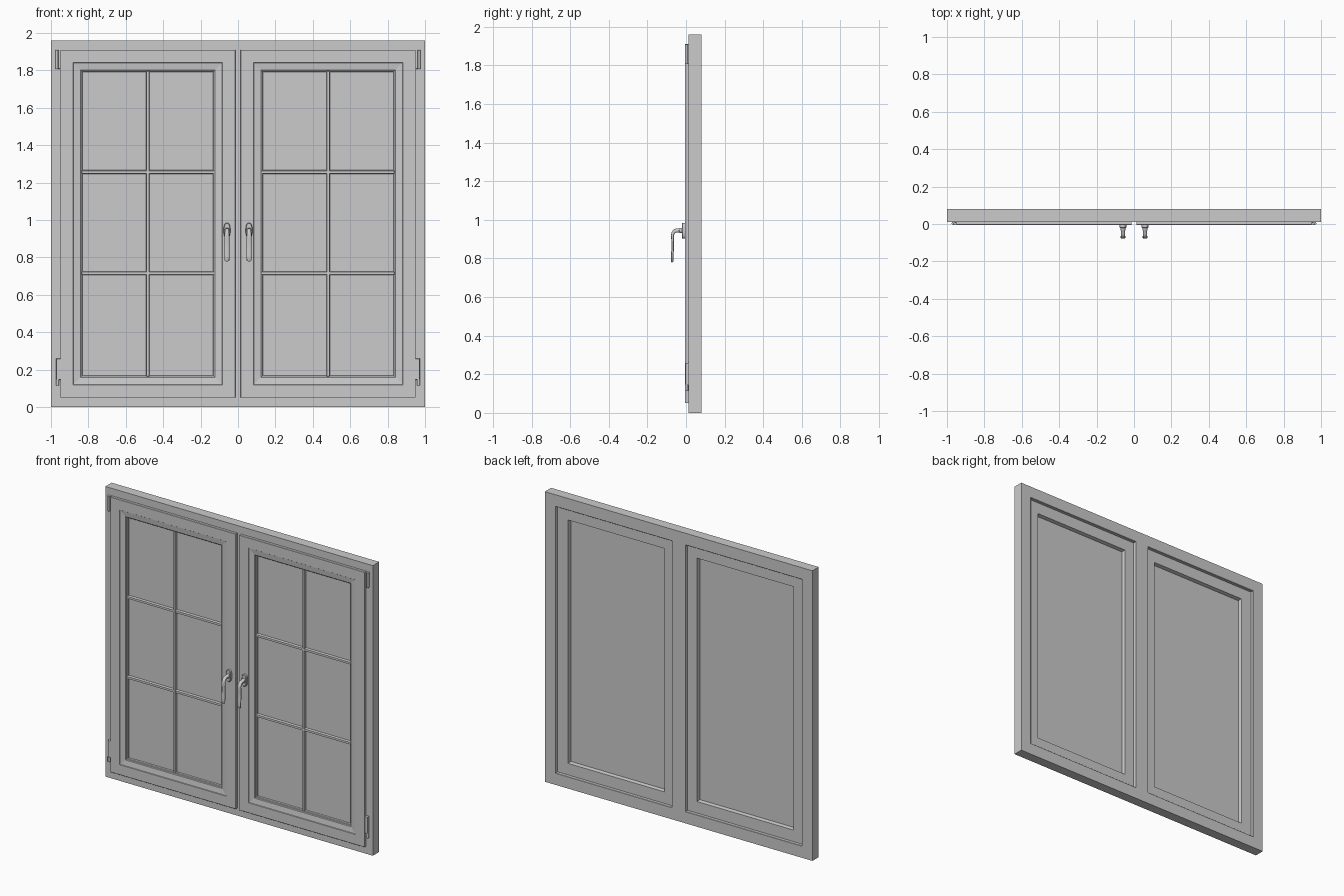
import bpy, bmesh, math
from mathutils import Vector

if "Cube" in bpy.data.objects:
    bpy.data.objects.remove(bpy.data.objects["Cube"])


def make(name, bm, mirror=True, smooth=False):
    bmesh.ops.recalc_face_normals(bm, faces=bm.faces)
    me = bpy.data.meshes.new(name)
    bm.to_mesh(me)
    bm.free()
    ob = bpy.data.objects.new(name, me)
    bpy.context.collection.objects.link(ob)
    if mirror:
        m = ob.modifiers.new("Mirror", 'MIRROR')
        m.use_mirror_merge = False
    if smooth:
        bpy.ops.object.select_all(action='DESELECT')
        ob.select_set(True)
        bpy.context.view_layer.objects.active = ob
        bpy.ops.object.shade_smooth_by_angle(angle=math.radians(40))
    return ob


def ring(bm, x0, x1, z0, z1, profile):
    """Mitred rectangular frame; profile is a closed loop of (inset, y)."""
    loops = []
    for sx, sz in ((0, 0), (1, 0), (1, 1), (0, 1)):
        loops.append([bm.verts.new((x1 - d if sx else x0 + d, y,
                                    z1 - d if sz else z0 + d)) for d, y in profile])
    n = len(profile)
    for i in range(4):
        a, b = loops[i], loops[(i + 1) % 4]
        for j in range(n):
            k = (j + 1) % n
            bm.faces.new((a[j], a[k], b[k], b[j]))


def box(bm, x0, x1, y0, y1, z0, z1, taper=0.0):
    """Box whose front (y0) face may be inset by taper."""
    rows = []
    for y, t in ((y0, taper), (y1, 0)):
        rows.append([bm.verts.new(p) for p in ((x0 + t, y, z0 + t), (x1 - t, y, z0 + t),
                                               (x1 - t, y, z1 - t), (x0 + t, y, z1 - t))])
    a, b = rows
    bm.faces.new(a)
    bm.faces.new(b)
    for i in range(4):
        j = (i + 1) % 4
        bm.faces.new((a[i], a[j], b[j], b[i]))


def loft(bm, sections, n=24, power=1.0):
    """Skin (super)elliptic sections (centre, u, v) and cap both ends."""
    def c(v):
        return math.copysign(abs(v) ** power, v)
    loops = []
    for p, u, v in sections:
        loops.append([bm.verts.new(Vector(p) + Vector(u) * c(math.cos(2 * math.pi * i / n))
                                   + Vector(v) * c(math.sin(2 * math.pi * i / n)))
                      for i in range(n)])
    for a, b in zip(loops, loops[1:]):
        for i in range(n):
            j = (i + 1) % n
            bm.faces.new((a[i], a[j], b[j], b[i]))
    bm.faces.new(loops[0])
    bm.faces.new(loops[-1])


# outer frame with slightly eased inner back edge
bm = bmesh.new()
ring(bm, -1, 1, 0, 1.96, [(0, 0.012), (0.08, 0.012), (0.08, 0.077), (0.078, 0.079), (0, 0.079)])
make("outer_frame", bm, mirror=False)

# centre post
bm = bmesh.new()
box(bm, -0.05, 0.05, 0.012, 0.079, 0.078, 1.882)
make("centre_post", bm, mirror=False)

# sash: overlapping lip, stepped glazing bead, rear body
bm = bmesh.new()
ring(bm, 0.014, 0.95, 0.05, 1.91,
     [(0, 0.012), (0, -0.004), (0.002, -0.006), (0.069, -0.006), (0.071, -0.003),
      (0.108, 0.002), (0.112, 0.006), (0.112, 0.034), (0.108, 0.057), (0.03, 0.057), (0.03, 0.012)])
make("sash", bm)

# glass pane
bm = bmesh.new()
box(bm, 0.12, 0.845, 0.024, 0.031, 0.155, 1.805)
make("glass", bm)

# glazing bars and gasket around the pane
bm = bmesh.new()
X0, X1, Z0, Z1 = 0.126, 0.838, 0.162, 1.798
xm = (X0 + X1) / 2
box(bm, xm - 0.01, xm + 0.01, 0.008, 0.0245, Z0, Z1, 0.003)
for z in (0.715, 1.256):
    box(bm, X0, X1, 0.0085, 0.0245, z - 0.01, z + 0.01, 0.003)
make("glazing_bars", bm)
bm = bmesh.new()
ring(bm, X0, X1, Z0, Z1, [(0, 0.014), (0.004, 0.016), (0.007, 0.0245), (0, 0.0245)])
make("gasket", bm)

# hinges: leaf on the frame with a rounded knuckle
bm = bmesh.new()
box(bm, 0.951, 0.974, 0.005, 0.0125, 1.807, 1.91, 0.002)
loft(bm, [((0.968, 0.003, z), (0.007, 0, 0), (0, 0.008, 0)) for z in (1.807, 1.908)], 16)
make("top_hinge", bm, smooth=True)
bm = bmesh.new()
box(bm, 0.948, 0.972, -0.003, 0.0125, 0.145, 0.26, 0.002)
loft(bm, [((0.965, 0.003, z), (0.009, 0, 0), (0, 0.009, 0)) for z in (0.116, 0.147)], 16)
make("bottom_hinge", bm, smooth=True)

# handle rosette
HX = 0.059
bm = bmesh.new()
loft(bm, [((HX, y, 0.944), (w, 0, 0), (0, 0, h)) for y, w, h in
          ((-0.004, 0.018, 0.04), (-0.019, 0.018, 0.04), (-0.022, 0.015, 0.037))], 32, 0.75)
make("handle_rosette", bm, smooth=True)

# handle lever: neck out of the rosette, bend, then a gently waved grip
path = [(-0.018, 0.945, 0.013, 0.013), (-0.034, 0.945, 0.013, 0.013), (-0.036, 0.945, 0.011, 0.011),
        (-0.052, 0.944, 0.011, 0.010), (-0.061, 0.940, 0.0115, 0.009), (-0.067, 0.932, 0.012, 0.008),
        (-0.070, 0.920, 0.0125, 0.0075), (-0.069, 0.895, 0.013, 0.007), (-0.068, 0.865, 0.013, 0.0065),
        (-0.070, 0.835, 0.013, 0.0065), (-0.072, 0.805, 0.013, 0.0065), (-0.072, 0.785, 0.0125, 0.006),
        (-0.071, 0.780, 0.010, 0.004)]
secs = []
for i, (y, z, w, t) in enumerate(path):
    a, b = path[max(i - 1, 0)], path[min(i + 1, len(path) - 1)]
    d = Vector((0, b[0] - a[0], b[1] - a[1])).normalized()
    secs.append(((HX, y, z), (w, 0, 0), Vector((0, -d.z, d.y)) * t))
bm = bmesh.new()
loft(bm, secs, 20, 0.8)
make("handle_lever", bm, smooth=True)
